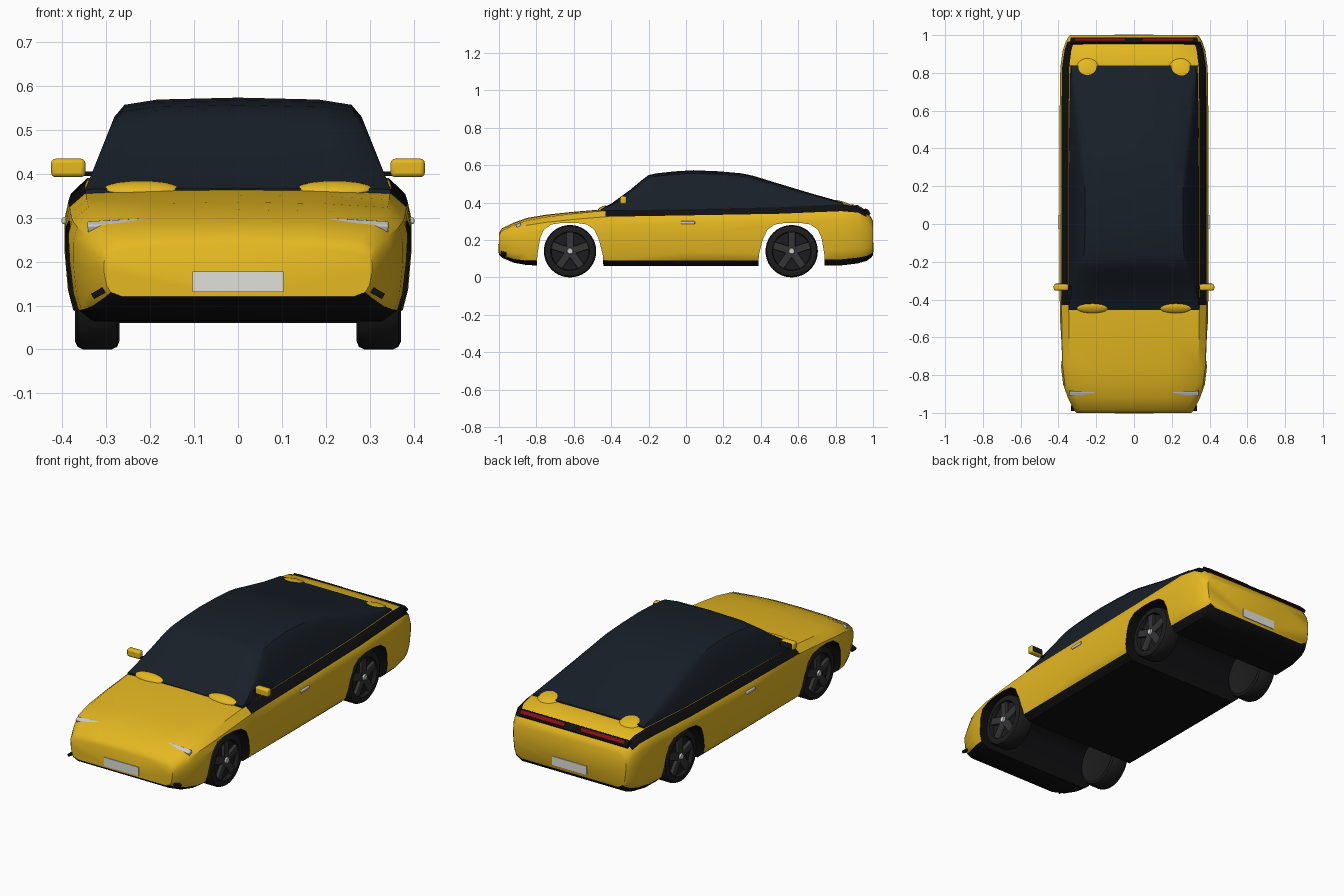
import bpy, bmesh, math
from mathutils import Matrix, Vector

if "Cube" in bpy.data.objects:
    bpy.data.objects.remove(bpy.data.objects["Cube"])


def material(name, r, g, b):
    m = bpy.data.materials.new(name)
    m.diffuse_color = (r, g, b, 1)
    m.use_nodes = True
    m.node_tree.nodes["Principled BSDF"].inputs["Base Color"].default_value = m.diffuse_color
    return m


PAINT = material("yellow_paint", 0.78, 0.48, 0.015)
TRIM = material("black_trim", 0.005, 0.005, 0.006)
GLASS = material("dark_glass", 0.009, 0.014, 0.021)
TYRE = material("rubber", 0.012, 0.012, 0.013)
RIM = material("dark_rim", 0.035, 0.035, 0.038)
CHROME = material("chrome", 0.55, 0.55, 0.56)
PLATE = material("plate_white", 0.75, 0.75, 0.7)
RED = material("red_lens", 0.22, 0.005, 0.008)


def finish(name, bm, mats, mirror=False, bevel=0, angle=35):
    """Turn a bmesh into a shaded object, optionally mirrored across x."""
    bmesh.ops.recalc_face_normals(bm, faces=bm.faces)
    me = bpy.data.meshes.new(name)
    bm.to_mesh(me)
    bm.free()
    ob = bpy.data.objects.new(name, me)
    bpy.context.collection.objects.link(ob)
    for m in mats:
        me.materials.append(m)
    if bevel:
        mod = ob.modifiers.new("bevel", 'BEVEL')
        mod.width, mod.segments = bevel, 3
    if mirror:
        ob.modifiers.new("mirror", 'MIRROR')
    shade(ob, angle)
    return ob


def shade(ob, angle):
    bpy.ops.object.select_all(action='DESELECT')
    ob.select_set(True)
    bpy.context.view_layer.objects.active = ob
    bpy.ops.object.shade_smooth_by_angle(angle=math.radians(angle))


def add_box(bm, c, size, rot=Matrix()):
    bmesh.ops.create_cube(bm, size=1, matrix=Matrix.Translation(c) @ rot @ Matrix.Diagonal((*size, 1)))


def box(name, c, size, mat, mirror=False, bevel=0, rot=Matrix()):
    bm = bmesh.new()
    add_box(bm, c, size, rot)
    return finish(name, bm, [mat], mirror, bevel)


def loft(stations, section, pick=lambda k, y: 0):
    """Skin half sections (bottom centre to top centre) mirrored into closed rings."""
    bm = bmesh.new()
    rings = []
    for st in stations:
        half = section(*st[1:])
        pts = half + [(-x, z) for x, z in half[-2:0:-1]]
        rings.append([bm.verts.new((x, st[0], z)) for x, z in pts])
    n, h = len(rings[0]), len(half) - 1
    for a, b, sa, sb in zip(rings, rings[1:], stations, stations[1:]):
        for i in range(n):
            j = (i + 1) % n
            f = bm.faces.new((a[i], a[j], b[j], b[i]))
            f.material_index = pick(i if i < h else n - 1 - i, (sa[0] + sb[0]) / 2)
    bm.faces.new(rings[0])
    bm.faces.new(rings[-1])
    return bm


# Lower body: y, half width, bottom z, shoulder z, crown
BODY = [(-1, .305, .12, .225, .012), (-.985, .318, .105, .25, .012), (-.92, .35, .078, .28, .013),
        (-.85, .375, .066, .305, .013), (-.75, .387, .062, .323, .012), (-.6, .391, .06, .341, .01),
        (-.43, .393, .06, .357, .008), (0, .395, .06, .365, .006), (.5, .395, .06, .375, .006),
        (.83, .39, .064, .39, .006), (.92, .377, .075, .38, .006), (.965, .362, .088, .352, .005),
        (.99, .347, .105, .318, .003), (1, .338, .12, .3, .002)]


def body_section(w, zb, zt, crown):
    prof = [(.0, 0), (.86, 0), (.95, .1), (.98, .25), (1, .55), (1, .75), (.975, .89), (.88, 1)]
    return [(x * w, zb + f * (zt - zb)) for x, f in prof] + [(.5 * w, zt + .75 * crown), (0, zt + crown)]


def body_colour(k, y):
    return int(k < 2 or (k == 6 and -.43 < y < .95))


body = finish("body", loft(BODY, body_section, body_colour), [PAINT, TRIM])

# Wheel arches cut straight through the body
ARCH = [(-.18, -.1), (-.175, .12), (-.16, .21), (-.14, .255), (-.1, .283), (-.04, .292), (.03, .292),
        (.09, .283), (.13, .255), (.155, .2), (.175, .12), (.187, -.1)]
AXLES = [(-.62, 1), (.565, -1)]
for yc, s in AXLES:
    bm = bmesh.new()
    face = bm.faces.new([bm.verts.new((-.6, yc + s * y, z)) for y, z in ARCH])
    ext = bmesh.ops.extrude_face_region(bm, geom=[face])
    bmesh.ops.translate(bm, vec=(1.2, 0, 0), verts=[v for v in ext["geom"] if isinstance(v, bmesh.types.BMVert)])
    for f in bm.faces:
        f.material_index = 1
    cutter = finish("arch_cutter", bm, [PAINT, TRIM])
    cutter.hide_render = True
    mod = body.modifiers.new("arch", 'BOOLEAN')
    mod.operation, mod.solver, mod.object = 'DIFFERENCE', 'EXACT', cutter
    bpy.context.view_layer.objects.active = body
    bpy.ops.object.modifier_apply(modifier="arch")
    bpy.data.objects.remove(cutter)
shade(body, 35)

# Glass cabin: y, base z, roof z
CABIN = [(-.455, .35, .366), (-.4, .35, .394), (-.3, .35, .467), (-.24, .352, .517), (-.2, .352, .547),
         (-.16, .353, .556), (-.06, .355, .567), (.04, .356, .573), (.18, .358, .567), (.3, .36, .556),
         (.36, .361, .543), (.5, .365, .5), (.68, .373, .446), (.84, .382, .401)]


def cabin_section(zb, zt):
    pts = [(0, zb)]
    for xf, f in [(1, 0), (1, .4), (1, .8), (.955, .925), (.69, .98), (0, 1)]:
        z = zb + f * (zt - zb)
        pts.append((xf * (.347 - .4 * max(0, z - .365)), z))
    return pts


finish("glass_cabin", loft(CABIN, cabin_section), [GLASS], angle=40)

# Painted tabs overlapping the corners of both screens
for name, c, size, tilt in [("front_screen_tab", (.22, -.445, .366), (.085, .03, .014), 25),
                            ("rear_screen_tab", (.245, .825, .397), (.06, .055, .012), -14)]:
    bm = bmesh.new()
    bmesh.ops.create_uvsphere(bm, u_segments=20, v_segments=10, radius=1, matrix=Matrix.Translation(c)
                              @ Matrix.Rotation(math.radians(tilt), 4, 'X') @ Matrix.Diagonal((*size, 1)))
    finish(name, bm, [PAINT], mirror=True)

# Wheels: lathed tyre, spoked rim and hub
TYRE_PROFILE = [(0, .285), (.1, .28), (.122, .27), (.134, .275), (.14, .288), (.14, .352), (.134, .365),
                (.122, .371), (.104, .369), (.1, .348), (0, .348)]
for (yc, s), end in zip(AXLES, ("front", "rear")):
    hub = Vector((0, yc, .14))
    bm = bmesh.new()
    vs = [bm.verts.new(hub + Vector((x, 0, r))) for r, x in TYRE_PROFILE]
    es = [bm.edges.new(p) for p in zip(vs, vs[1:])]
    bmesh.ops.spin(bm, geom=vs + es, cent=hub, axis=(1, 0, 0), angle=2 * math.pi, steps=40)
    bmesh.ops.remove_doubles(bm, verts=bm.verts, dist=1e-5)
    finish(end + "_tyre", bm, [TYRE], mirror=True)

    bm = bmesh.new()
    for i in range(5):
        turn = Matrix.Rotation(i * math.tau / 5, 4, 'X')
        add_box(bm, hub + turn @ Vector((.356, 0, .056)), (.018, .04, .092), turn)
    finish(end + "_wheel_spokes", bm, [RIM], mirror=True, bevel=.004)

    bm = bmesh.new()
    bmesh.ops.create_cone(bm, cap_ends=True, segments=10, radius1=.018, radius2=.014, depth=.01,
                          matrix=Matrix.Translation(hub + Vector((.368, 0, 0))) @ Matrix.Rotation(math.pi / 2, 4, 'Y'))
    finish(end + "_hub_cap", bm, [CHROME], mirror=True)

# Door mirrors
box("mirror_housing", (.386, -.335, .413), (.078, .034, .042), PAINT, True, .01)
box("mirror_glass", (.386, -.3175, .413), (.06, .003, .028), GLASS, True)
box("mirror_arm", (.345, -.335, .4), (.05, .016, .01), TRIM, True)

# Door handles
box("door_handle", (.395, .01, .293), (.012, .075, .016), CHROME, True, .004)

# Headlamp strips and the thin nose trim
slant = Matrix.Rotation(math.radians(3), 4, 'Y') @ Matrix.Rotation(math.radians(25), 4, 'X')
box("headlamp", (.272, -.895, .281), (.14, .026, .022), CHROME, True, .004, slant)
box("nose_trim", (.122, -.905, .289), (.07, .012, .008), CHROME, True, .002, slant)

# Rear lamp band
lean = Matrix.Rotation(math.radians(-45), 4, 'X')
box("rear_lamp_band", (0, .968, .35), (.67, .04, .016), TRIM, False, .003, lean)
box("rear_lamp", (.18, .97, .353), (.265, .022, .016), RED, True, .003, lean)

# Blank number plates and corner vents
box("front_plate", (0, -1, .154), (.206, .008, .047), PLATE)
box("rear_plate", (0, 1, .16), (.206, .008, .047), PLATE)
box("corner_vent", (.318, -.975, .128), (.03, .03, .014), TRIM, True, 0, Matrix.Rotation(math.radians(30), 4, 'Y'))
